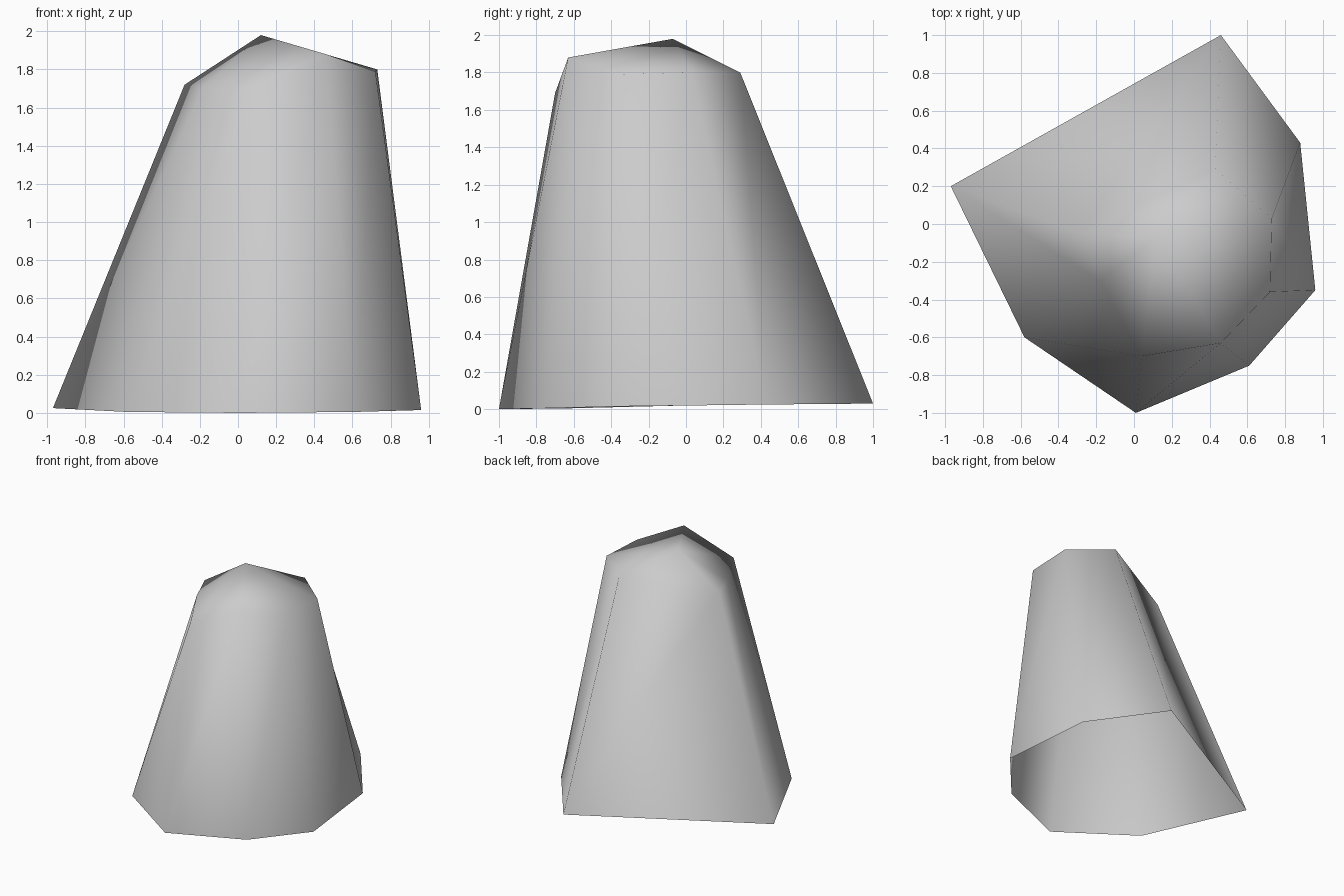
import bpy, bmesh

if "Cube" in bpy.data.objects:
    bpy.data.objects.remove(bpy.data.objects["Cube"])

# Outline at ground level and matching shoulder outline, counter-clockwise
base = [(0.46, 1.0, 0.03), (-0.97, 0.2, 0.025), (-0.58, -0.6, 0.005), (0.01, -1.0, 0.0),
        (0.61, -0.75, 0.005), (0.96, -0.35, 0.015), (0.88, 0.43, 0.025)]
shoulder = [(0.43, 0.29, 1.80), (-0.28, -0.05, 1.72), (-0.18, -0.30, 1.71), (0.04, -0.70, 1.69),
            (0.46, -0.63, 1.88), (0.72, -0.36, 1.79), (0.73, 0.03, 1.80)]
peak = (0.12, -0.07, 1.98)

# Boulder: tapering sides and a faceted crown, open underneath
bm = bmesh.new()
low = [bm.verts.new(p) for p in base]
high = [bm.verts.new(p) for p in shoulder]
tip = bm.verts.new(peak)
n = len(low)
for i in range(n):
    j = (i + 1) % n
    bm.faces.new((low[i], low[j], high[j], high[i]))
    bm.faces.new((high[i], high[j], tip))
for f in bm.faces:
    f.smooth = True

mesh = bpy.data.meshes.new("boulder")
bm.to_mesh(mesh)
bm.free()
rock = bpy.data.objects.new("boulder", mesh)
bpy.context.collection.objects.link(rock)

# Stone colour
stone = bpy.data.materials.new("light grey stone")
stone.diffuse_color = (0.6, 0.6, 0.6, 1)
stone.use_nodes = True
stone.node_tree.nodes["Principled BSDF"].inputs["Base Color"].default_value = stone.diffuse_color
mesh.materials.append(stone)
